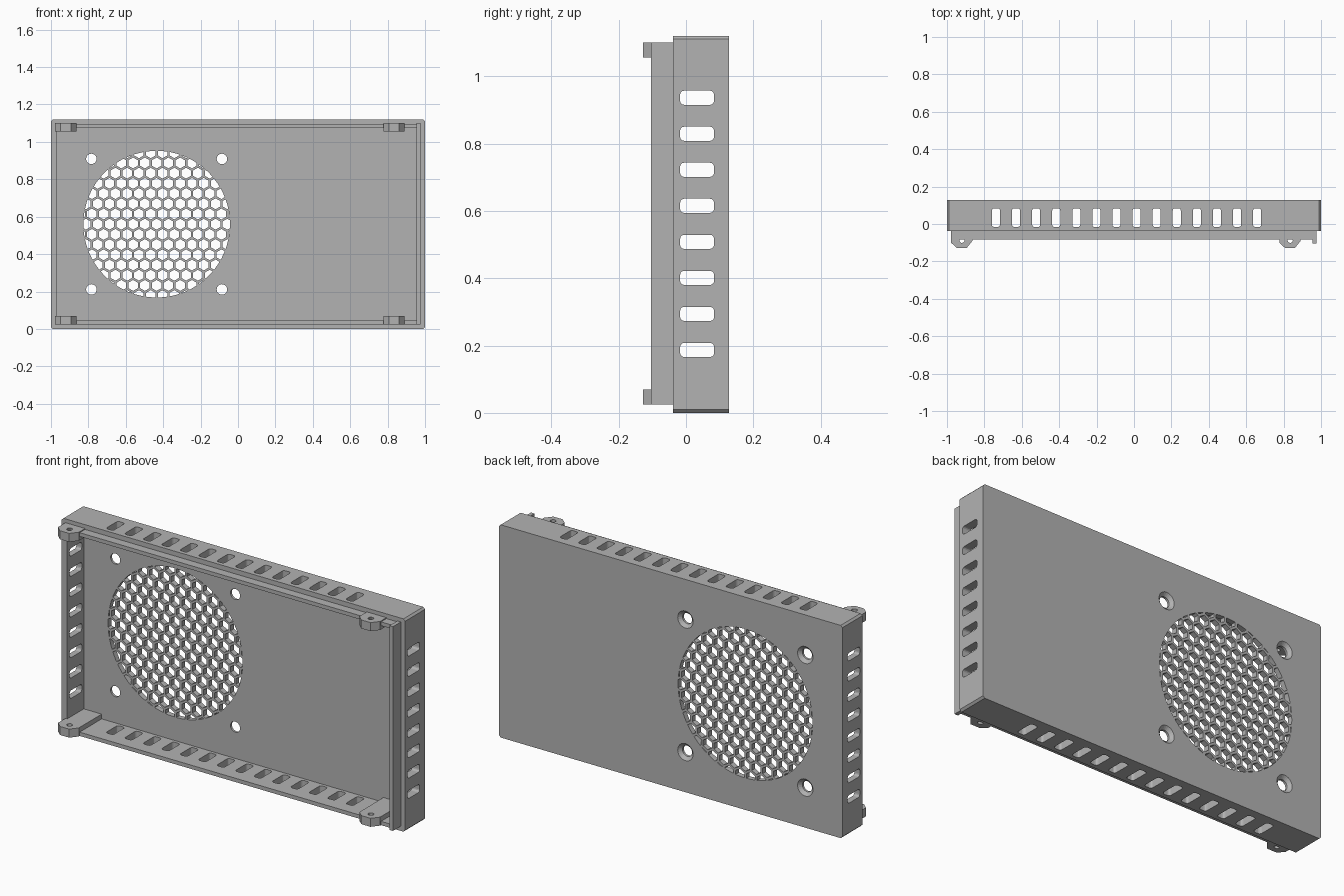
import bpy, bmesh, math
from mathutils import Matrix, Vector

if "Cube" in bpy.data.objects:
    bpy.data.objects.remove(bpy.data.objects["Cube"])

GREY = bpy.data.materials.new("plain grey")
GREY.diffuse_color = (0.45, 0.45, 0.45, 1)
GREY.use_nodes = True
GREY.node_tree.nodes["Principled BSDF"].inputs["Base Color"].default_value = GREY.diffuse_color

H = 1.12                        # cover height
Y_FRONT, Y_PLATE, Y_BACK = -0.038, 0.1, 0.1276
FAN = Vector((-0.435, 0.56))    # fan grille centre
FAN_R = 0.392

# local XY outline -> world plane perpendicular to the given axis
AXES = {
    'X': Matrix(((0, 0, 1), (1, 0, 0), (0, 1, 0))),
    'Y': Matrix(((1, 0, 0), (0, 0, -1), (0, 1, 0))),
    'Z': Matrix.Identity(3),
}


def plate(name, loops, axis, lo, hi):
    """Extrude an outline (first loop) with holes (other loops) along an axis."""
    cu = bpy.data.curves.new(name, 'CURVE')
    cu.dimensions = '2D'
    cu.fill_mode = 'BOTH'
    cu.extrude = (hi - lo) / 2
    for loop in loops:
        sp = cu.splines.new('POLY')
        sp.points.add(len(loop) - 1)
        for p, c in zip(sp.points, loop):
            p.co = (c[0], c[1], 0, 1)
        sp.use_cyclic_u = True
    tmp = bpy.data.objects.new(name + "_outline", cu)
    bpy.context.collection.objects.link(tmp)
    dg = bpy.context.evaluated_depsgraph_get()
    me = bpy.data.meshes.new_from_object(tmp.evaluated_get(dg))
    bpy.data.objects.remove(tmp)
    off = Vector((0, 0, 0))
    off['XYZ'.index(axis)] = (lo + hi) / 2
    me.transform(Matrix.Translation(off) @ AXES[axis].to_4x4())
    bm = bmesh.new()
    bm.from_mesh(me)
    bmesh.ops.remove_doubles(bm, verts=bm.verts, dist=1e-5)
    bmesh.ops.recalc_face_normals(bm, faces=bm.faces)
    for f in bm.faces:
        f.smooth = False
    bm.to_mesh(me)
    bm.free()
    me.materials.clear()
    me.materials.append(GREY)
    ob = bpy.data.objects.new(name, me)
    bpy.context.collection.objects.link(ob)
    return ob


def ngon(cx, cy, r, n, start=0.0):
    return [(cx + r * math.cos(start + 2 * math.pi * i / n),
             cy + r * math.sin(start + 2 * math.pi * i / n)) for i in range(n)]


def rect(x0, y0, x1, y1, c=0.0):
    """Rectangle, with corners cut by c when c > 0."""
    if c == 0:
        return [(x0, y0), (x1, y0), (x1, y1), (x0, y1)]
    return [(x0 + c, y0), (x1 - c, y0), (x1, y0 + c), (x1, y1 - c),
            (x1 - c, y1), (x0 + c, y1), (x0, y1 - c), (x0, y0 + c)]


def slot(cx, cy, w, h, r=0.012):
    pts = []
    for k, (sx, sy) in enumerate(((1, 1), (-1, 1), (-1, -1), (1, -1))):
        for j in range(4):
            a = math.pi / 2 * (k + j / 3)
            pts.append((cx + sx * (w / 2 - r) + r * math.cos(a),
                        cy + sy * (h / 2 - r) + r * math.sin(a)))
    return pts


def clip(poly, window):
    """Clip a polygon by a convex counter-clockwise window."""
    for a, b in zip(window, window[1:] + window[:1]):
        def side(p):
            return (b[0] - a[0]) * (p[1] - a[1]) - (b[1] - a[1]) * (p[0] - a[0])
        out = []
        for p, q in zip(poly, poly[1:] + poly[:1]):
            sp, sq = side(p), side(q)
            if sp >= 0:
                out.append(p)
            if (sp > 0 > sq) or (sp < 0 < sq):
                t = sp / (sp - sq)
                out.append((p[0] + t * (q[0] - p[0]), p[1] + t * (q[1] - p[1])))
        poly = out
        if not poly:
            break
    return poly


def area(p):
    return abs(sum(a[0] * b[1] - b[0] * a[1] for a, b in zip(p, p[1:] + p[:1]))) / 2


# Back plate: honeycomb fan grille and four screw holes
PITCH, HEX_R = 0.063, 0.0292
ring = ngon(FAN.x, FAN.y, FAN_R, 64)
holes = []
for row in range(-8, 9):
    for col in range(-8, 9):
        cx = FAN.x + (col + 0.5 * (row % 2)) * PITCH
        cy = FAN.y + row * PITCH * math.sqrt(3) / 2
        h = clip(ngon(cx, cy, HEX_R, 6, math.pi / 6), ring)
        if len(h) > 2 and area(h) > 1e-4:
            holes.append(h)
screws = [(FAN.x + sx * 0.349, FAN.y + sz * 0.349) for sx in (-1, 1) for sz in (-1, 1)]
holes += [ngon(x, z, 0.045, 24) for x, z in screws]
outer = rect(-1, 0, 1, H, 0.01)
plate("back_plate", [outer] + holes, 'Y', Y_PLATE, Y_BACK)

# Countersunk seats filling the screw holes
section = [(0.045, Y_PLATE), (0.028, Y_PLATE), (0.028, 0.112), (0.045, Y_BACK)]
for x, z in screws:
    bm = bmesh.new()
    rings = [[bm.verts.new((px, y, pz)) for px, pz in ngon(x, z, r, 24)] for r, y in section]
    for a, b in zip(rings, rings[1:] + rings[:1]):
        for i in range(24):
            j = (i + 1) % 24
            bm.faces.new((a[i], a[j], b[j], b[i]))
    bmesh.ops.recalc_face_normals(bm, faces=bm.faces)
    me = bpy.data.meshes.new("screw_seat")
    bm.to_mesh(me)
    bm.free()
    me.materials.append(GREY)
    bpy.context.collection.objects.link(bpy.data.objects.new("screw_seat", me))

# Wall frame, with vent slots cut through opposite walls
frame = plate("wall_frame", [outer, rect(-0.968, 0.045, 0.955, H - 0.045)],
              'Y', Y_FRONT, Y_PLATE)
side_slots = [slot(0.033, 0.187 + i * 0.107, 0.101, 0.042) for i in range(8)]
top_slots = [slot(-0.738 + i * 0.1074, 0.034, 0.043, 0.1) for i in range(14)]
for name, loops, axis, lo, hi in (("side_slot_cutter", side_slots, 'X', -1.1, 1.1),
                                  ("top_slot_cutter", top_slots, 'Z', -0.1, H + 0.1)):
    cutter = plate(name, loops, axis, lo, hi)
    cutter.hide_render = True
    cutter.hide_set(True)
    mod = frame.modifiers.new(name, 'BOOLEAN')
    mod.operation = 'DIFFERENCE'
    mod.solver = 'EXACT'
    mod.object = cutter

# Locating lips in front of the top, bottom and right walls
plate("right_lip", [rect(0.955, 0.025, 0.975, H - 0.02)], 'Y', -0.104, Y_FRONT)
for name, z in (("bottom_lip", 0.025), ("top_lip", H - 0.045)):
    plate(name, [rect(-0.975, z, 0.957, z + 0.02)], 'Y', -0.083, Y_FRONT)

# Mounting tabs: bars running back to the plate, each with a screw hole
for x0 in (-0.978, 0.777):
    x1 = x0 + 0.114
    outline = [(x0, Y_PLATE), (x0, -0.1), (x0 + 0.03, -0.1276), (x1 - 0.03, -0.1276),
               (x1, -0.09), (x1, Y_PLATE)]
    for z in (0.025, H - 0.065):
        plate("mounting_tab", [outline, ngon(x0 + 0.058, -0.087, 0.014, 16)],
              'Z', z, z + 0.045)
